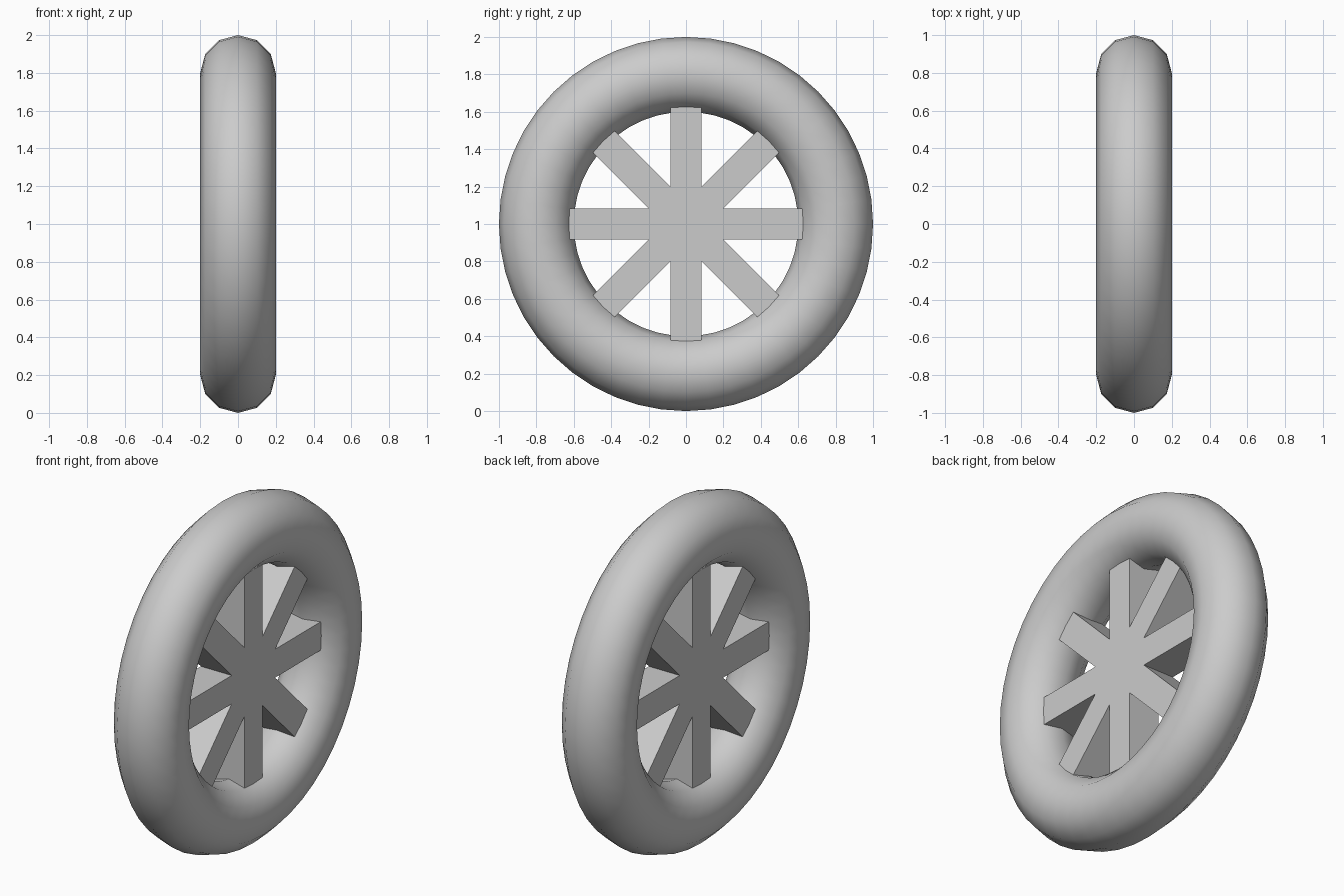
import bpy, bmesh, math

if "Cube" in bpy.data.objects:
    bpy.data.objects.remove(bpy.data.objects["Cube"])

# tyre: smooth ring around the x axis
bpy.ops.mesh.primitive_torus_add(major_radius=0.8, minor_radius=0.2,
                                 major_segments=48, minor_segments=12,
                                 location=(0, 0, 1), rotation=(0, math.pi / 2, 0))
tyre = bpy.context.object
tyre.name = "tyre"
bpy.ops.object.shade_smooth()

# spokes: one eight-armed star profile, extruded; arm ends sit inside the tyre
ARMS, HALF_W, REACH, HALF_T = 8, 0.083, 0.7, 0.1
notch = HALF_W / math.sin(math.pi / ARMS)
bm = bmesh.new()
ring = []
for i in range(ARMS):
    a = 2 * math.pi * i / ARMS
    for along, across in ((REACH, -HALF_W), (REACH, HALF_W)):
        ring.append((along * math.cos(a) - across * math.sin(a),
                     along * math.sin(a) + across * math.cos(a)))
    b = a + math.pi / ARMS
    ring.append((notch * math.cos(b), notch * math.sin(b)))
face = bm.faces.new([bm.verts.new((-HALF_T, y, z + 1)) for y, z in ring])
ext = bmesh.ops.extrude_face_region(bm, geom=[face], use_keep_orig=True)
bmesh.ops.translate(bm, vec=(2 * HALF_T, 0, 0),
                    verts=[g for g in ext["geom"] if isinstance(g, bmesh.types.BMVert)])
bmesh.ops.recalc_face_normals(bm, faces=bm.faces)
mesh = bpy.data.meshes.new("spokes")
bm.to_mesh(mesh)
bm.free()
bpy.context.collection.objects.link(bpy.data.objects.new("spokes", mesh))
